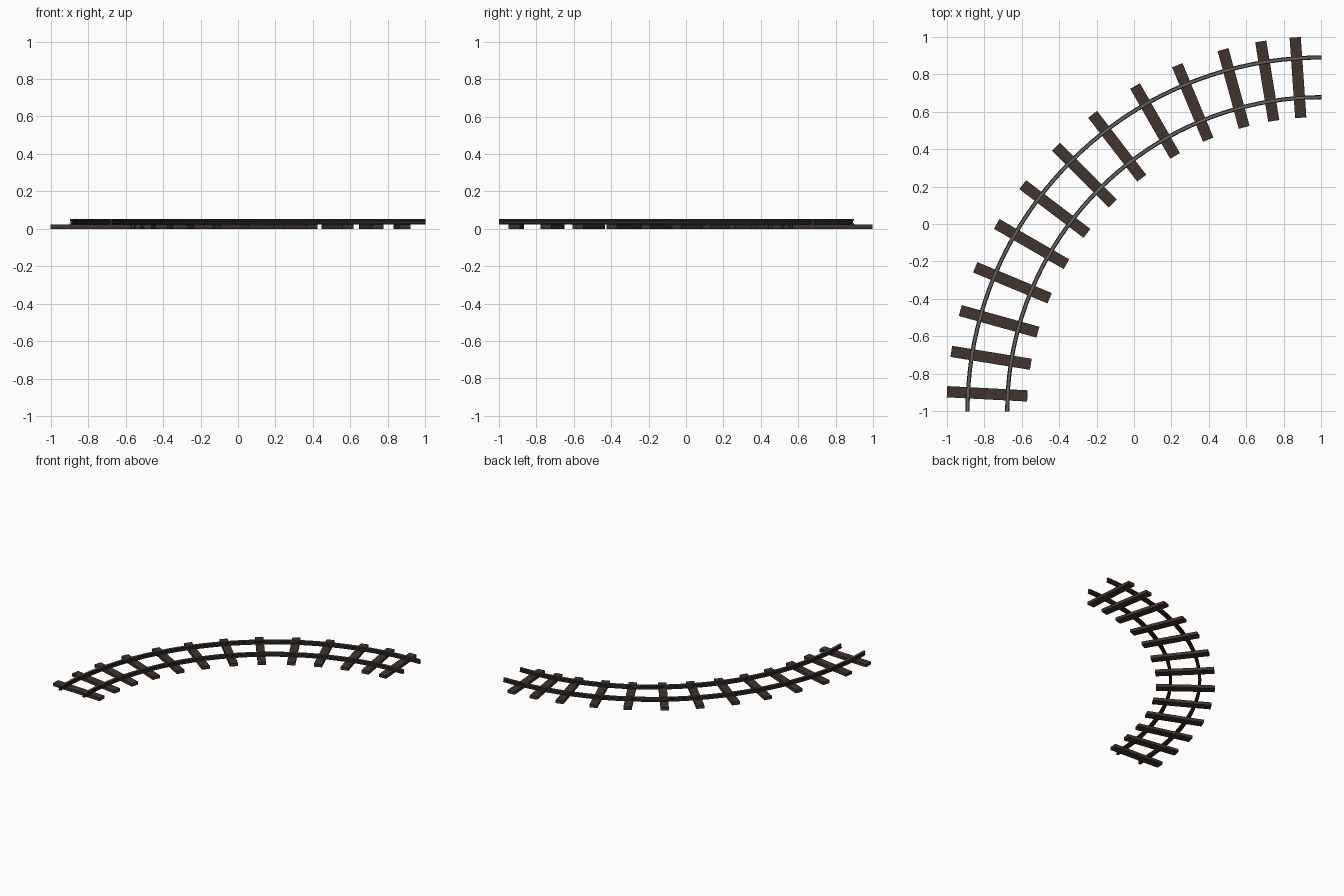
import bpy, bmesh, math
from mathutils import Matrix, Vector

cube = bpy.data.objects.get("Cube")
if cube:
    bpy.data.objects.remove(cube, do_unlink=True)


def material(name, rgb):
    m = bpy.data.materials.new(name)
    m.use_nodes = True
    m.diffuse_color = (*rgb, 1)
    m.node_tree.nodes["Principled BSDF"].inputs["Base Color"].default_value = (*rgb, 1)
    return m


wood = material("dark wood", (0.052, 0.034, 0.026))
steel = material("worn steel", (0.13, 0.122, 0.122))
rust = material("dark rusted steel", (0.036, 0.026, 0.023))

CENTRE = Vector((1, -1, 0))   # centre of the curve
STEPS = 40


def finish(bm, name, mats):
    bmesh.ops.recalc_face_normals(bm, faces=bm.faces[:])
    mesh = bpy.data.meshes.new(name)
    bm.to_mesh(mesh)
    bm.free()
    for m in mats:
        mesh.materials.append(m)
    obj = bpy.data.objects.new(name, mesh)
    bpy.context.collection.objects.link(obj)
    return obj


def on_arc(radius, angle, z=0):
    return CENTRE + Vector((-radius * math.cos(angle), radius * math.sin(angle), z))


# Half profile of a rail: foot, web and head, mirrored to the full section
half = [(0.011, 0.022), (0.011, 0.027), (0.005, 0.031),
        (0.005, 0.041), (0.008, 0.044), (0.008, 0.054)]
section = half + [(-x, z) for x, z in reversed(half)]


def rail(name, radius):
    bm = bmesh.new()
    rings = []
    for i in range(STEPS + 1):
        a = math.pi / 2 * i / STEPS
        rings.append([bm.verts.new(on_arc(radius + x, a, z)) for x, z in section])
    n = len(section)
    for r0, r1 in zip(rings, rings[1:]):
        for j in range(n):
            k = (j + 1) % n
            face = bm.faces.new((r0[j], r0[k], r1[k], r1[j]))
            # Running surface is bare steel, the rest is rusted
            face.material_index = 0 if j == len(half) - 1 else 1
    for ring in (rings[0], rings[-1]):
        bm.faces.new(ring).material_index = 1
    finish(bm, name, [steel, rust])


rail("outer_rail", 1.889)
rail("inner_rail", 1.677)

# Wooden sleepers laid across the curve
angles = [3, 9.2, 15.6, 22.6, 30, 37.2, 44.9, 52.4, 60.2, 67.4, 74.8, 80.7, 86]
for i, degrees in enumerate(angles):
    a = math.radians(degrees)
    bm = bmesh.new()
    bmesh.ops.create_cube(bm, size=1)
    place = (Matrix.Translation(on_arc(1.786, a, 0.012))
             @ Matrix.Rotation(-a, 4, 'Z')
             @ Matrix.Diagonal((0.43, 0.06, 0.024, 1)))
    bm.transform(place)
    finish(bm, f"sleeper_{i + 1}", [wood])
